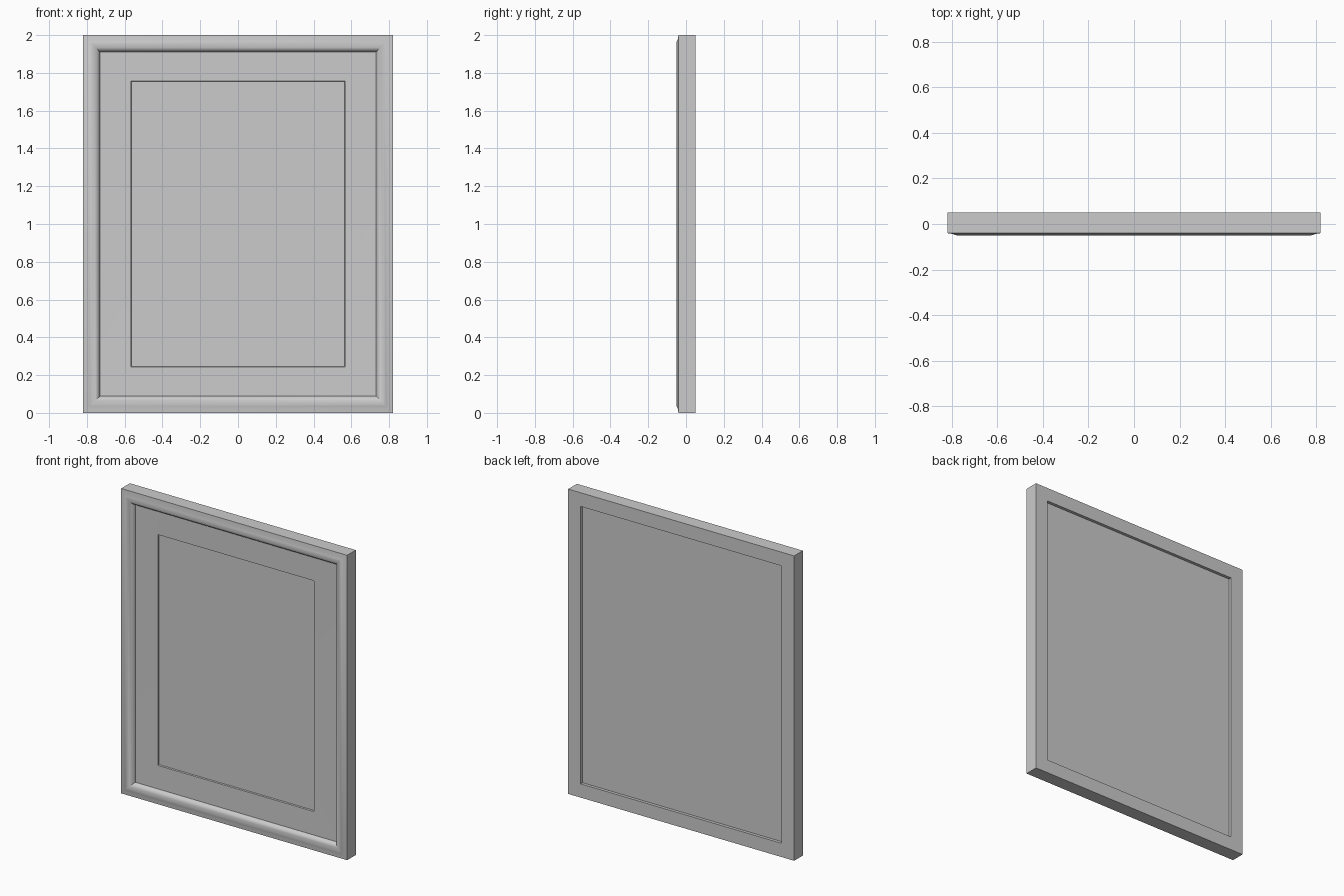
import bpy, bmesh

if "Cube" in bpy.data.objects:
    bpy.data.objects.remove(bpy.data.objects["Cube"])

grey = bpy.data.materials.new("plain grey")
grey.diffuse_color = (0.6, 0.6, 0.6, 1)
grey.use_nodes = True
grey.node_tree.nodes["Principled BSDF"].inputs["Base Color"].default_value = grey.diffuse_color


def ring(name, profile, closed, cap=False):
    """Sweep (half width, half height, y) points around a rectangle with mitred corners."""
    bm = bmesh.new()
    loops = [[bm.verts.new((sx * w, y, 1 + sz * h))
              for sx, sz in ((-1, -1), (1, -1), (1, 1), (-1, 1))]
             for w, h, y in profile]
    n = len(loops)
    for i in range(n if closed else n - 1):
        a, b = loops[i], loops[(i + 1) % n]
        for k in range(4):
            j = (k + 1) % 4
            bm.faces.new((a[k], a[j], b[j], b[k]))
    if cap:
        bm.faces.new(loops[-1])
    if closed:
        bmesh.ops.recalc_face_normals(bm, faces=bm.faces[:])
    me = bpy.data.meshes.new(name)
    bm.to_mesh(me)
    bm.free()
    me.materials.append(grey)
    ob = bpy.data.objects.new(name, me)
    bpy.context.collection.objects.link(ob)
    bpy.context.view_layer.objects.active = ob
    ob.select_set(True)
    bpy.ops.object.shade_smooth_by_angle(angle=0.6)
    ob.select_set(False)
    return ob


# Moulded outer frame: (inset from outer edge, y), from back around the front bead
section = [(0, 0.05), (0, -0.04), (0.025, -0.044), (0.035, -0.049), (0.05, -0.05),
           (0.065, -0.047), (0.078, -0.040), (0.085, -0.030), (0.09, -0.018),
           (0.09, 0.05)]
ring("outer_frame", [(0.82 - d, 1 - d, y) for d, y in section], True)

# Mat border with a shallow step down to the picture
ring("mat_border", [(0.73, 0.91, -0.022), (0.567, 0.757, -0.020),
                    (0.565, 0.755, -0.010)], False)

# Picture sheet, facing the front
ring("picture", [(0.565, 0.755, -0.010)], False, True)

# Backing board, recessed behind the frame
back = ring("backing_board", [(0.73, 0.91, 0.03)], False, True)
back.data.flip_normals()
